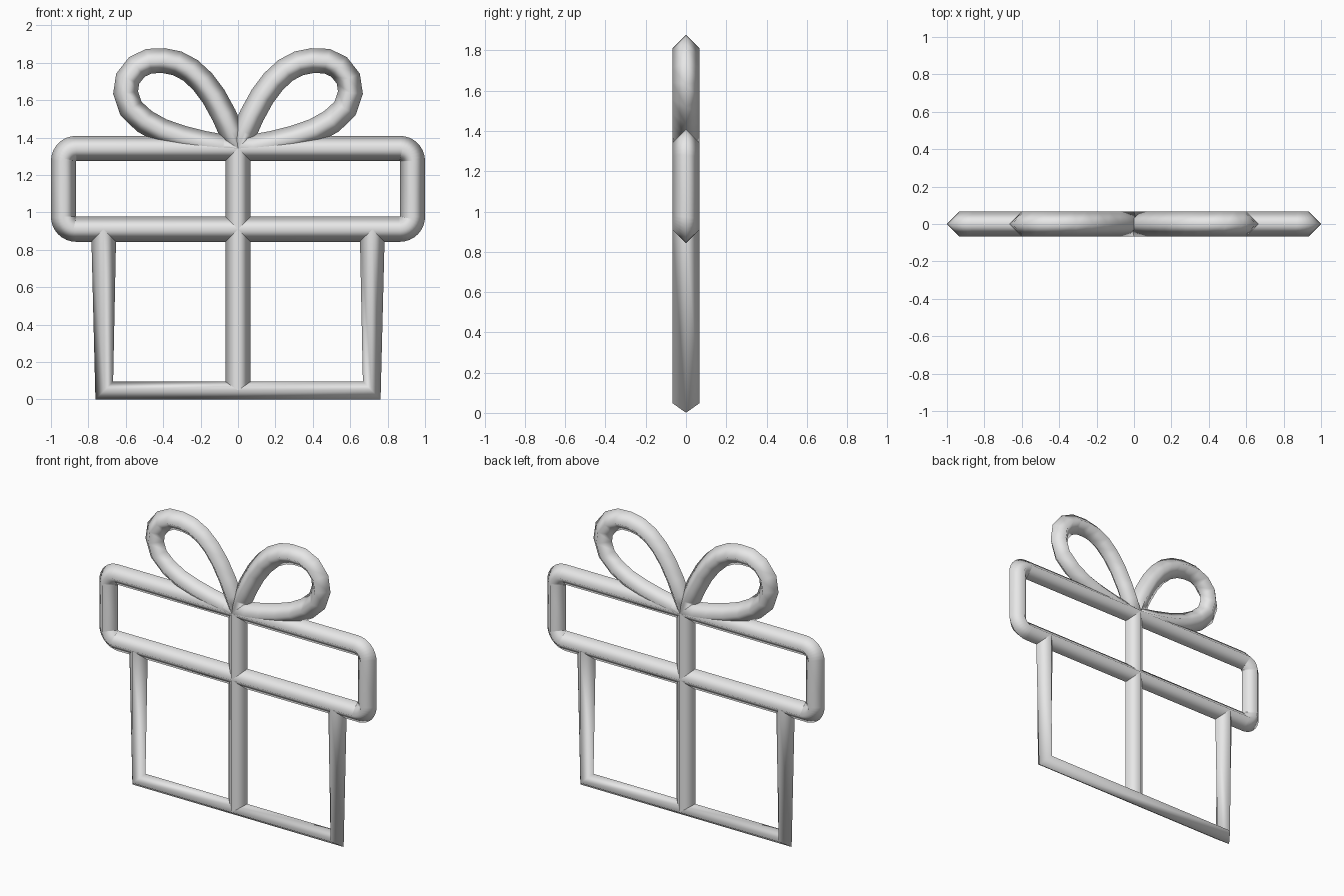
import bpy, bmesh, math
from mathutils import Vector

if "Cube" in bpy.data.objects:
    bpy.data.objects.remove(bpy.data.objects["Cube"])

R = 0.067  # half width of the diamond-section rod

grey = bpy.data.materials.new("light grey")
grey.diffuse_color = (0.8, 0.8, 0.8, 1)
grey.use_nodes = True
grey.node_tree.nodes["Principled BSDF"].inputs["Base Color"].default_value = grey.diffuse_color


def rod(name, pts, closed=False):
    """Sweep a four-sided rod along a path in the XZ plane."""
    bm = bmesh.new()
    p = [Vector((x, 0, z)) for x, z in pts]
    n = len(p)
    rings = []
    for i in range(n):
        a = p[i] - p[i - 1] if closed or i > 0 else p[1] - p[0]
        b = p[(i + 1) % n] - p[i] if closed or i < n - 1 else a
        t = (a.normalized() + b.normalized()).normalized()
        side = Vector((-t.z, 0, t.x)) * R
        depth = Vector((0, R, 0))
        rings.append([bm.verts.new(p[i] + o) for o in (side, depth, -side, -depth)])
    for i in range(n if closed else n - 1):
        r, s = rings[i], rings[(i + 1) % n]
        for k in range(4):
            m = (k + 1) % 4
            bm.faces.new((r[k], r[m], s[m], s[k]))
    if not closed:
        bm.faces.new(rings[0])
        bm.faces.new(rings[-1])
    bmesh.ops.remove_doubles(bm, verts=bm.verts, dist=0.0015)
    bmesh.ops.recalc_face_normals(bm, faces=bm.faces)
    for f in bm.faces:
        f.smooth = len(f.verts) > 2 and abs(f.normal.y) > 0.01
    me = bpy.data.meshes.new(name)
    bm.to_mesh(me)
    bm.free()
    me.materials.append(grey)
    ob = bpy.data.objects.new(name, me)
    bpy.context.collection.objects.link(ob)
    return ob


# Box: two tapering sides and the bottom bar
rod("box_frame", [(-0.718, 0.91), (-0.715, 0.048), (0.715, 0.048), (0.718, 0.91)])

# Lid: rounded rectangle
lid = []
for cx, cz, start in ((0.866, 1.275, 0), (-0.866, 1.275, 90),
                      (-0.866, 0.977, 180), (0.866, 0.977, 270)):
    for i in range(9):
        a = math.radians(start + 90 * i / 8)
        lid.append((cx + R * math.cos(a), cz + R * math.sin(a)))
rod("lid_frame", lid, True)

# Vertical ribbon
rod("ribbon_bar", [(0, 0.05), (0, 1.342)])

# Bow: mirrored teardrop loops
loop = [(0, 1.342), (0.035, 1.43), (0.075, 1.52), (0.13, 1.62), (0.19, 1.7),
        (0.255, 1.76), (0.325, 1.797), (0.395, 1.811), (0.475, 1.809),
        (0.54, 1.778), (0.59, 1.715), (0.601, 1.64), (0.572, 1.555),
        (0.5, 1.487), (0.41, 1.436), (0.3, 1.398), (0.18, 1.368), (0.08, 1.35)]
for name, s in (("left_bow_loop", -1), ("right_bow_loop", 1)):
    rod(name, [(s * x, z) for x, z in loop], True)
